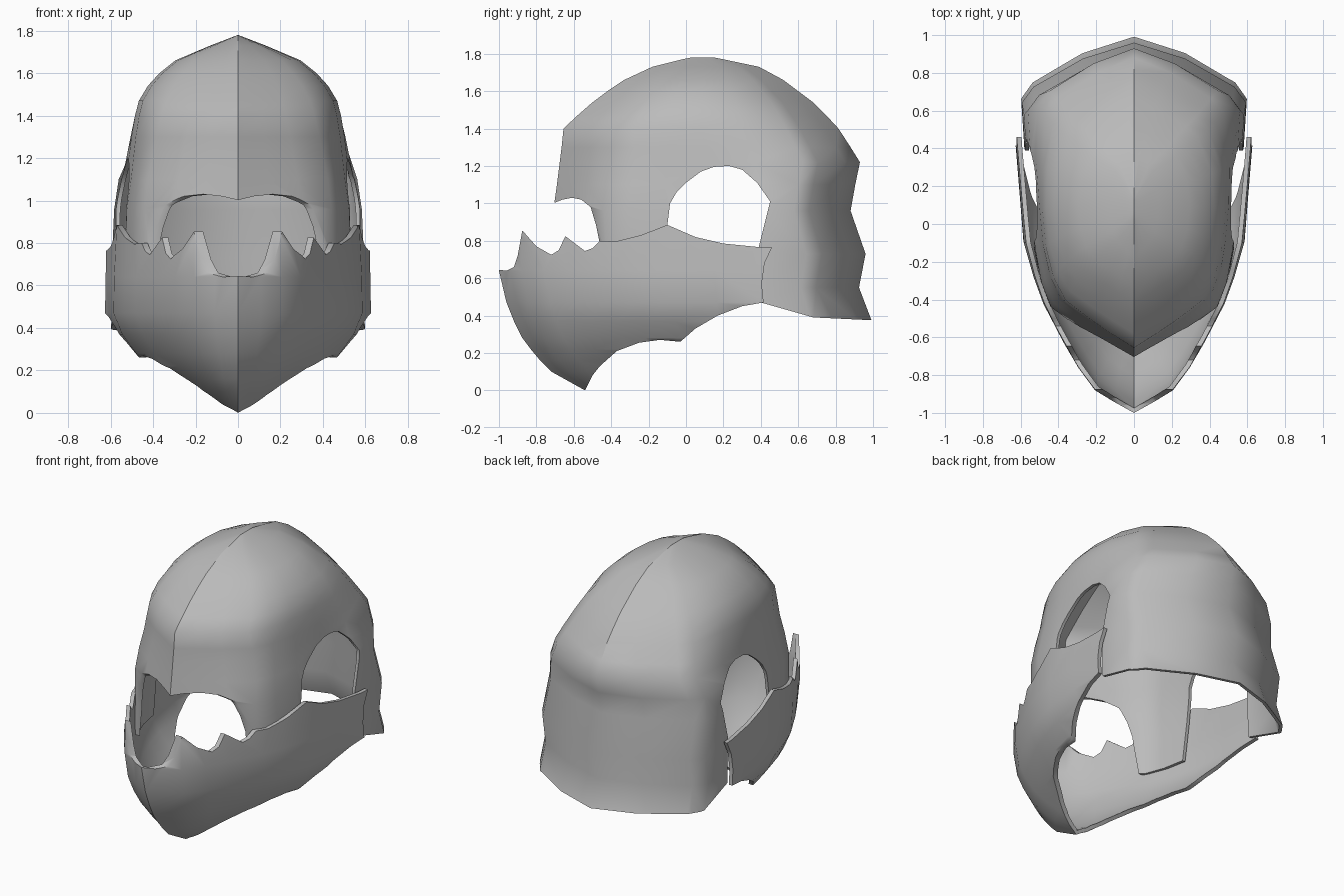
import bpy, bmesh, math

if "Cube" in bpy.data.objects:
    bpy.data.objects.remove(bpy.data.objects["Cube"])

grey = bpy.data.materials.new("plain grey")
grey.use_nodes = True
grey.diffuse_color = (0.5, 0.5, 0.5, 1)
grey.node_tree.nodes["Principled BSDF"].inputs["Base Color"].default_value = (0.5, 0.5, 0.5, 1)


def make_object(name, bm):
    mesh = bpy.data.meshes.new(name)
    bm.to_mesh(mesh)
    bm.free()
    ob = bpy.data.objects.new(name, mesh)
    bpy.context.collection.objects.link(ob)
    return ob


def loft(name, levels, plan_at):
    """Stack mirrored plan outlines upward; each level is (z, front y, back y, width)."""
    bm = bmesh.new()
    rows = []
    for z, front, back, width in levels:
        plan = plan_at(z)
        outline = [(u, -h) for u, h in reversed(plan[1:])] + plan
        rows.append([bm.verts.new((h * width, front + (back - front) * u, z)) for u, h in outline])
    for a, b in zip(rows, rows[1:]):
        for i in range(len(a) - 1):
            bm.faces.new((a[i], a[i + 1], b[i + 1], b[i]))
    bmesh.ops.remove_doubles(bm, verts=bm.verts, dist=0.0005)
    bmesh.ops.dissolve_degenerate(bm, edges=bm.edges, dist=0.0005)
    return make_object(name, bm)


def side_prism(points):
    """Side outline (y, z) swept across the full width, used as a trimming shape."""
    bm = bmesh.new()
    face = bm.faces.new([bm.verts.new((-1, y, z)) for y, z in points])
    swept = bmesh.ops.extrude_face_region(bm, geom=[face])["geom"]
    bmesh.ops.translate(bm, vec=(2, 0, 0), verts=[v for v in swept if isinstance(v, bmesh.types.BMVert)])
    bmesh.ops.recalc_face_normals(bm, faces=bm.faces)
    ob = make_object("trim_shape", bm)
    ob.hide_render = True
    return ob


def finish(ob, outline, thickness, is_ridge):
    """Thicken the skin inward, trim it to its side outline and shade it."""
    cutter = side_prism(outline)
    solid = ob.modifiers.new("thickness", "SOLIDIFY")
    solid.thickness = thickness
    solid.offset = -1
    trim = ob.modifiers.new("trim", "BOOLEAN")
    trim.operation = "INTERSECT"
    trim.solver = "EXACT"
    trim.object = cutter
    bpy.ops.object.select_all(action="DESELECT")
    ob.select_set(True)
    bpy.context.view_layer.objects.active = ob
    for modifier in ("thickness", "trim"):
        bpy.ops.object.modifier_apply(modifier=modifier)
    bpy.data.objects.remove(cutter)
    ob.data.materials.clear()
    ob.data.materials.append(grey)
    bpy.ops.object.shade_smooth_by_angle(angle=math.radians(52))
    # Keep the centre ridge crisp
    verts = ob.data.vertices
    for edge in ob.data.edges:
        ends = [verts[i].co for i in edge.vertices]
        if all(abs(c.x) < 0.002 and is_ridge(c) for c in ends):
            edge.use_edge_sharp = True


# Dome: boxy plan at the neck, blending to a pointed lens along the crown ridge
neck_plan = [(0, 0), (.05, .27), (.1, .53), (.17, .8), (.25, .89), (.36, .95), (.5, .99),
             (.65, 1.03), (.81, 1.06), (.86, .95), (.95, .48), (1, 0)]
crown_widths = [0, .22, .42, .7, .86, .96, 1, .96, .76, .6, .22, 0]


def dome_plan(z):
    k = min(max((z - 1.1) / .5, 0), 1)
    return [(u, h + (c - h) * k) for (u, h), c in zip(neck_plan, crown_widths)]


dome_levels = [(.34, -.71, 1.005, .565), (.55, -.71, .925, .56), (.73, -.71, .96, .56),
               (.96, -.71, .88, .55), (1.1, -.69, .905, .53), (1.22, -.675, .93, .515),
               (1.3, -.665, .88, .505), (1.4, -.655, .815, .487), (1.47, -.58, .75, .468),
               (1.54, -.5, .68, .425), (1.6, -.42, .6, .37), (1.66, -.33, .52, .295),
               (1.73, -.18, .39, .13), (1.77, -.02, .2, .026), (1.78, .03, .15, 0)]
brow_and_cheek = [(-.9, 1), (-.71, 1), (-.66, 1.02), (-.61, 1.03), (-.56, 1.02), (-.51, .98),
                  (-.48, .88), (-.46, .78), (-.44, .53), (-.15, .53)]
ear_arch = [(-.1, .88), (-.085, 1), (-.05, 1.06), (0, 1.11), (.08, 1.17), (.15, 1.195), (.23, 1.2),
            (.3, 1.18), (.38, 1.11), (.45, 1.01), (.39, .77)]
neck = [(.4, .47), (.68, .39), (1.1, .37), (1.1, 1.9), (-.9, 1.9)]
dome = loft("helmet_dome", dome_levels, dome_plan)
finish(dome, brow_and_cheek + ear_arch + neck, .02, lambda c: c.z > 1.25 or c.y < 0)

# Jaw guard: pointed chin sweeping back into side straps that flare at the bottom
jaw_plan = [(0, 0), (.04, .11), (.08, .21), (.16, .3), (.25, .38), (.385, .487), (.48, .54),
            (.6, .592), (.77, .612), (.95, .634), (1, .64)]
jaw_levels = [(z, front, .5, width) for z, front, width in [
    (-.05, -.49, .1), (0, -.54, .25), (.1, -.72, .48), (.16, -.78, .61), (.22, -.83, .73),
    (.28, -.875, .81), (.37, -.92, .92), (.47, -.96, .99), (.64, -1, .985), (.95, -1, .96)]]
jagged_rim = [(-1.1, .645), (-1, .645), (-.96, .64), (-.92, .66), (-.9, .72), (-.875, .855),
              (-.8, .77), (-.72, .725), (-.68, .75), (-.645, .825), (-.6, .79), (-.54, .745),
              (-.5, .76), (-.46, .8), (-.38, .795), (-.24, .83), (-.1, .885), (.05, .82),
              (.2, .785), (.4, .765), (.46, .765)]
strap_and_chin = [(.42, .68), (.405, .57), (.415, .47), (.3, .45), (.17, .4), (.05, .33),
                  (-.03, .26), (-.14, .27), (-.25, .255), (-.37, .21), (-.46, .13),
                  (-.5, .08), (-.54, 0), (-1.1, 0)]
jaw = loft("jaw_guard", jaw_levels, lambda z: jaw_plan)
finish(jaw, jagged_rim + strap_and_chin, .025, lambda c: True)
